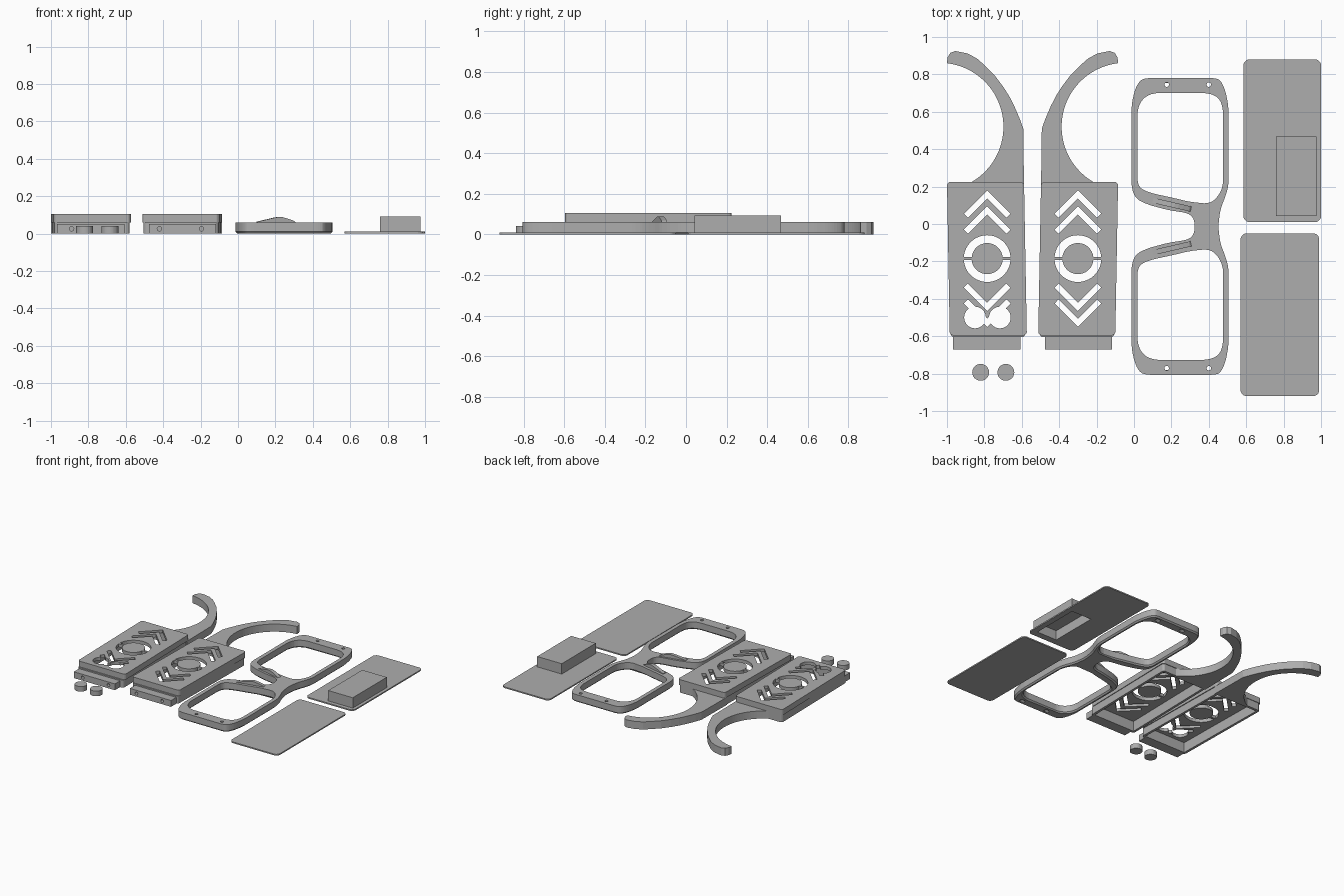
import bpy, bmesh, math
from mathutils import Matrix

cube = bpy.data.objects.get("Cube")
if cube:
    bpy.data.objects.remove(cube)

grey = bpy.data.materials.new("plain grey")
grey.use_nodes = True
grey.diffuse_color = (0.42, 0.42, 0.42, 1)
grey.node_tree.nodes["Principled BSDF"].inputs["Base Color"].default_value = grey.diffuse_color


def arc(cx, cy, r, a0=0, a1=360, n=32):
    steps = n if a1 - a0 == 360 else n + 1
    angles = [math.radians(a0 + (a1 - a0) * i / n) for i in range(steps)]
    return [(cx + r * math.cos(a), cy + r * math.sin(a)) for a in angles]


def soften(pts, cut=0.02, rounds=2):
    """Round the corners of a closed outline by cutting them."""
    for _ in range(rounds):
        out = []
        for (ax, ay), (bx, by) in zip(pts, pts[1:] + pts[:1]):
            length = math.hypot(bx - ax, by - ay)
            t = min(0.25, cut / length)
            out += [(ax + (bx - ax) * t, ay + (by - ay) * t),
                    (bx - (bx - ax) * t, by - (by - ay) * t)]
        pts, cut = out, cut / 3
    return pts


def rect(x0, x1, y0, y1):
    return [(x0, y0), (x1, y0), (x1, y1), (x0, y1)]


def plate(name, outlines, z0, z1, chamfer=0, matrix=None):
    """Extrude a filled outline; further outlines become holes."""
    curve = bpy.data.curves.new(name, "CURVE")
    curve.dimensions, curve.fill_mode = "2D", "BOTH"
    curve.extrude = (z1 - z0) / 2
    for pts in outlines:
        spline = curve.splines.new("POLY")
        spline.points.add(len(pts) - 1)
        for p, (x, y) in zip(spline.points, pts):
            p.co = (x, y, 0, 1)
        spline.use_cyclic_u = True
    temp = bpy.data.objects.new("temp", curve)
    bpy.context.collection.objects.link(temp)
    mesh = bpy.data.meshes.new_from_object(temp.evaluated_get(bpy.context.evaluated_depsgraph_get()))
    bpy.data.objects.remove(temp)
    bm = bmesh.new()
    bm.from_mesh(mesh)
    bmesh.ops.translate(bm, verts=bm.verts, vec=(0, 0, (z0 + z1) / 2))
    bmesh.ops.remove_doubles(bm, verts=bm.verts, dist=1e-5)
    bmesh.ops.recalc_face_normals(bm, faces=bm.faces)
    if chamfer:
        rim = [e for e in bm.edges if all(v.co.z < z0 + 1e-4 for v in e.verts)
               and any(abs(f.normal.z) < 0.5 for f in e.link_faces)]
        bmesh.ops.bevel(bm, geom=rim, offset=chamfer, segments=1, affect="EDGES")
    if matrix:
        bm.transform(matrix)
    bm.to_mesh(mesh)
    bm.free()
    mesh.name = name
    mesh.materials.clear()
    mesh.materials.append(grey)
    for f in mesh.polygons:
        f.use_smooth = False
        f.material_index = 0
    obj = bpy.data.objects.new(name, mesh)
    bpy.context.collection.objects.link(obj)
    return obj


def drill(obj, cutter):
    cutter.hide_render = True
    cutter.hide_viewport = True
    mod = obj.modifiers.new("holes", "BOOLEAN")
    mod.operation, mod.solver, mod.object = "DIFFERENCE", "EXACT", cutter
    bpy.context.view_layer.update()
    mesh = bpy.data.meshes.new_from_object(obj.evaluated_get(bpy.context.evaluated_depsgraph_get()))
    obj.modifiers.clear()
    obj.data = mesh
    bpy.data.objects.remove(cutter)


# Temple arms: hollow case with vents, hook and end tab
MX, MY = -0.785, -0.185        # centre of the vent pattern


def chevron(apex, up):
    pts = [(0, 0), (-.125, -.125), (-.103, -.147), (0, -.044), (.103, -.147), (.125, -.125)]
    return [(MX + x, MY + up * (apex - MY + y)) for x, y in pts]


def half_ring(a):
    return arc(MX, MY, .125, a + 4, a + 176, 24) + arc(MX, MY, .083, a + 6, a + 174, 24)[::-1]


case = [(-1, .225), (-.588, .225), (-.573, -.595), (-.985, -.595)]
wall = [(-.994, .22), (-.594, .22), (-.58, -.605), (-.98, -.605)]
cavity = [(-.975, .2), (-.613, .2), (-.599, -.585), (-.96, -.585)]
vents = [chevron(a, up) for a in (.18, .095) for up in (1, -1)] + [half_ring(0), half_ring(180)]
hook = ([(-.588, .2), (-.592, .51), (-.61, .56), (-.64, .63), (-.668, .685), (-.7, .735), (-.745, .795),
         (-.8, .85), (-.84, .885), (-.89, .912), (-.955, .925), (-.982, .915), (-.997, .89), (-1, .86)]
        + arc(-1.04, .52, .342, -62, 82, 40)[::-1] + [(-.9, .2)])

for side in ("right", "left"):
    def place(pts):
        return [(-1.085 - x, y) for x, y in pts] if side == "left" else pts

    lid = plate(side + "_case_lid", [place(soften(case, .012))] + [place(v) for v in vents], .08, .105)
    plate(side + "_case_rim", [place(soften(case, .012)), place(cavity)], .06, .08)
    plate(side + "_case_wall", [place(soften(wall, .012)), place(cavity)], 0, .06)
    plate(side + "_ear_hook", [place(hook)], 0, .06)
    tab = plate(side + "_hinge_tab", [place(rect(-.968, -.608, -.67, -.59))], 0, .05)
    turn = Matrix.Rotation(math.pi / 2, 4, "X")
    drill(tab, plate("tab_cutter", [place(arc(x, .025, .012, n=16)) for x in (-.89, -.665)],
                     .62, .7, matrix=turn))
    if side == "right":
        for x in (-.85, -.717):
            drill(lid, plate("button_cutter", [arc(x, -.5, .058)], .05, .15))

# Loose buttons
for i, x in enumerate((-.82, -.685)):
    plate("button_%d" % (i + 1), [arc(x, -.793, .045)], 0, .04)

# Front frame: half outline mirrored across the bridge
AXIS = -.013


def flip(pts):
    return [(x, 2 * AXIS - y) for x, y in pts]


half = [(.325, AXIS), (.32, .03), (.29, .058), (.18, .075), (.07, .105), (.01, .135), (-.013, .19),
        (-.013, .64), (.005, .72), (.03, .765), (.06, .78), (.44, .78), (.465, .765), (.49, .71),
        (.506, .62), (.506, .21), (.49, .15), (.462, .08), (.45, AXIS)]
opening = soften([(.018, .22), (.04, .185), (.1, .163), (.2, .142), (.3, .118), (.4, .108), (.445, .14),
                  (.476, .2), (.476, .62), (.455, .675), (.4, .7), (.1, .7), (.045, .67), (.018, .61)])
screws = [arc(x, .745, .012, n=16) for x in (.175, .4)]
outline = soften(half + flip(half)[-2:0:-1])
holes = [opening] + screws
plate("front_frame", [outline] + holes + [flip(h) for h in holes], 0, .06, chamfer=.01)

# Nose pads: low arched fins along the nose edges
fin = [(-.11, -.01), (.11, -.01), (.09, .008), (.055, .02), (.03, .027), (.01, .029), (-.015, .025), (-.11, .003)]
for side, y, sign in (("left", .102, -1), ("right", 2 * AXIS - .102, 1)):
    spot = (Matrix.Translation((.208, y, .06)) @ Matrix.Rotation(sign * math.radians(13), 4, "Z")
            @ Matrix.Rotation(math.pi / 2, 4, "X"))
    plate(side + "_nose_pad", [fin], -.014, .014, matrix=spot)

# Cover plates, one with a hollow raised box
box, inside = rect(.76, .975, .042, .468), rect(.78, .955, .062, .448)
plate("upper_cover", [soften(rect(.585, 1, .01, .88)), inside], 0, .01)
plate("lower_cover", [soften(rect(.57, .99, -.92, -.05))], 0, .01)
plate("box_wall", [box, inside], .01, .075)
plate("box_top", [box], .075, .092)
